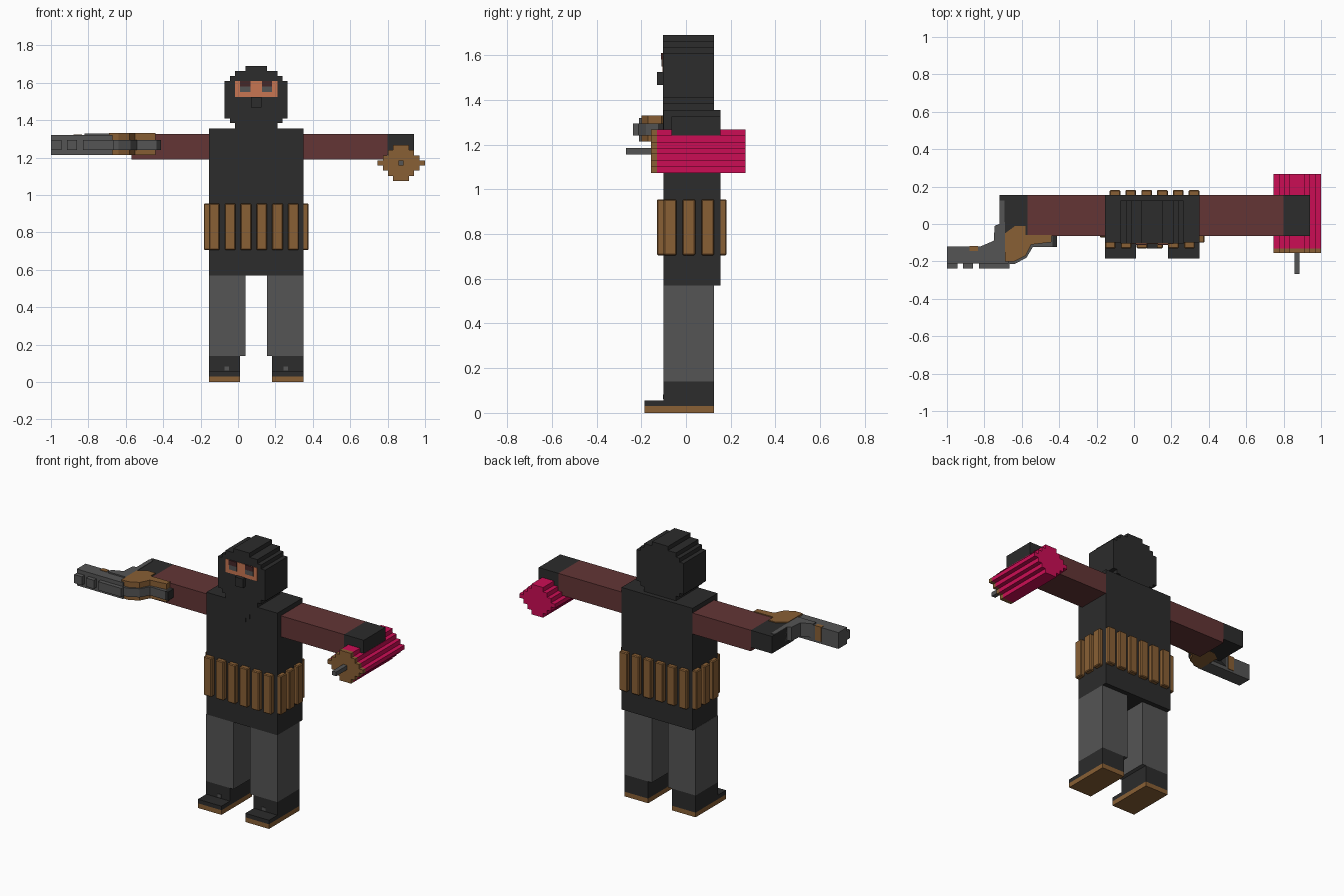
import bpy
import bmesh

cube = bpy.data.objects.get("Cube")
if cube:
    bpy.data.objects.remove(cube, do_unlink=True)


def material(name, r, g, b):
    m = bpy.data.materials.new(name)
    m.diffuse_color = (r, g, b, 1)
    m.use_nodes = True
    m.node_tree.nodes["Principled BSDF"].inputs["Base Color"].default_value = (r, g, b, 1)
    return m


DARK = material("charcoal cloth", 0.025, 0.025, 0.025)
GREY = material("steel grey", 0.09, 0.09, 0.09)
MAROON = material("maroon sleeve", 0.125, 0.036, 0.036)
BROWN = material("leather brown", 0.25, 0.115, 0.035)
PINK = material("crimson", 0.6, 0.004, 0.09)
SKIN = material("skin", 0.58, 0.18, 0.085)
BROW = material("dark brow", 0.06, 0.02, 0.022)

CX = 0.097  # body centre line


def finish(name, bm, mat):
    bmesh.ops.recalc_face_normals(bm, faces=bm.faces)
    mesh = bpy.data.meshes.new(name)
    bm.to_mesh(mesh)
    bm.free()
    mesh.materials.append(mat)
    ob = bpy.data.objects.new(name, mesh)
    bpy.context.collection.objects.link(ob)
    return ob


def box(name, mat, x, y, z, bevel=0):
    """Box from (min, max) pairs."""
    bm = bmesh.new()
    bmesh.ops.create_cube(bm, size=1)
    for v in bm.verts:
        v.co = [r[0] + (c + 0.5) * (r[1] - r[0]) for c, r in zip(v.co, (x, y, z))]
    if bevel:
        bmesh.ops.bevel(bm, geom=bm.edges[:], offset=bevel, segments=1, affect='EDGES')
    return finish(name, bm, mat)


def prism(name, mat, points, depth, axis):
    """Extrude an outline along axis 'y' (outline in xz) or 'z' (outline in xy)."""
    a, b = depth
    bm = bmesh.new()
    place = (lambda p: (p[0], a, p[1])) if axis == 'y' else (lambda p: (p[0], p[1], a))
    face = bm.faces.new([bm.verts.new(place(p)) for p in points])
    new = bmesh.ops.extrude_face_region(bm, geom=[face])["geom"]
    move = (0, b - a, 0) if axis == 'y' else (0, 0, b - a)
    bmesh.ops.translate(bm, vec=move, verts=[g for g in new if isinstance(g, bmesh.types.BMVert)])
    return finish(name, bm, mat)


def stepped(cx, rows, bottom):
    """Symmetric staircase outline from (top height, half width) rows."""
    side = []
    for i, (top, half) in enumerate(rows):
        low = rows[i + 1][0] if i + 1 < len(rows) else bottom
        side += [(half, top), (half, low)]
    return [(cx + h, z) for h, z in side] + [(cx - h, z) for h, z in reversed(side)]


# Torso and hooded head with a pointed scarf
box("torso", DARK, (-0.155, 0.35), (-0.1, 0.155), (0.57, 1.355))
head_rows = [(1.69, 0.057), (1.663, 0.113), (1.636, 0.14), (1.61, 0.168), (1.41, 0.14),
             (1.385, 0.113), (1.325, 0.085), (1.295, 0.057), (1.267, 0.03)]
prism("hooded_head", DARK, stepped(CX, head_rows, 1.24), (-0.103, 0.125), 'y')

# Face
box("face", SKIN, (CX - 0.113, CX + 0.113), (-0.106, -0.1), (1.525, 1.61))
for side, s in (("left", 1), ("right", -1)):
    x = CX + s * 0.058
    box(side + "_eye", GREY, (x - 0.028, x + 0.028), (-0.109, -0.103), (1.55, 1.582))
    box(side + "_brow", BROW, (x - 0.028, x + 0.028), (-0.111, -0.103), (1.58, 1.61))
box("nose", DARK, (CX - 0.028, CX + 0.028), (-0.13, -0.1), (1.467, 1.525))

# Arms and hands
box("left_arm", MAROON, (0.35, 0.8), (-0.065, 0.155), (1.19, 1.325))
box("left_hand", DARK, (0.8, 0.94), (-0.065, 0.155), (1.215, 1.325))
box("right_arm", MAROON, (-0.57, -0.155), (-0.065, 0.155), (1.19, 1.325))
box("right_hand", DARK, (-0.72, -0.57), (-0.065, 0.155), (1.215, 1.325))

# Legs and boots
for side, s in (("left", 1), ("right", -1)):
    def span(inner, outer):
        return tuple(sorted((CX + s * inner, CX + s * outer)))
    box(side + "_leg", GREY, span(0.058, 0.253), (-0.1, 0.125), (0.14, 0.57))
    box(side + "_boot", DARK, span(0.085, 0.253), (-0.1, 0.125), (0.03, 0.14))
    box(side + "_boot_toe", DARK, span(0.085, 0.253), (-0.185, -0.1), (0.03, 0.056))
    box(side + "_boot_sole", BROWN, span(0.085, 0.253), (-0.185, 0.125), (0, 0.03))
    box(side + "_boot_buckle", GREY, span(0.145, 0.17), (-0.104, -0.098), (0.062, 0.082))

# Belt of cartridges wrapping the waist
STEP, WIDE, BELT_Z = 0.0845, 0.057, (0.705, 0.955)
for i in range(6):
    f, b = -0.155 + i * STEP, -0.13 + i * STEP
    box("front_cartridge", BROWN, (f, f + WIDE), (-0.13, -0.095), BELT_Z, 0.005)
    box("back_cartridge", BROWN, (b, b + WIDE), (0.15, 0.182), BELT_Z, 0.005)
for i in range(3):
    l, r = -0.1 + i * STEP, -0.072 + i * STEP
    box("left_cartridge", BROWN, (0.345, 0.377), (l, l + WIDE), BELT_Z, 0.005)
    box("right_cartridge", BROWN, (-0.183, -0.15), (r, r + WIDE), BELT_Z, 0.005)

# Bundle held in the left hand
BX = 0.872
bundle = stepped(BX, [(1.268, 0.042), (1.24, 0.07), (1.212, 0.098), (1.184, 0.127),
                      (1.158, 0.098), (1.13, 0.07), (1.102, 0.042)], 1.074)
prism("bundle", PINK, bundle, (-0.13, 0.267), 'y')
prism("bundle_cap", BROWN, bundle, (-0.156, -0.13), 'y')
box("fuse", GREY, (BX - 0.014, BX + 0.014), (-0.268, -0.15), (1.157, 1.184))

# Sidearm lying flat against the right hand
box("gun_body", GREY, (-1, -0.67), (-0.21, -0.12), (1.215, 1.32))
for x in ((-1, -0.945), (-0.915, -0.86), (-0.83, -0.665)):
    box("gun_ridge", GREY, x, (-0.237, -0.205), (1.24, 1.295))
box("gun_inlay", BROWN, (-0.88, -0.835), (-0.145, -0.117), (1.23, 1.323))
prism("gun_stem", GREY, [(-0.82, -0.15), (-0.82, -0.12), (-0.75, -0.09), (-0.745, -0.01),
                         (-0.72, 0.0), (-0.72, 0.125), (-0.693, 0.125), (-0.69, -0.05),
                         (-0.66, -0.15)], (1.24, 1.328), 'z')
prism("gun_grip", BROWN, [(-0.69, -0.2), (-0.69, -0.05), (-0.635, -0.01), (-0.58, -0.01),
                          (-0.58, -0.06), (-0.44, -0.06), (-0.44, -0.097), (-0.55, -0.11),
                          (-0.58, -0.17), (-0.64, -0.2)], (1.214, 1.331), 'z')
prism("gun_barrel", GREY, [(-0.68, -0.215), (-0.64, -0.215), (-0.575, -0.18), (-0.54, -0.122),
                           (-0.435, -0.122), (-0.435, -0.065), (-0.68, -0.065)],
      (1.24, 1.295), 'z')
box("gun_muzzle", DARK, (-0.435, -0.412), (-0.122, -0.065), (1.24, 1.295))
